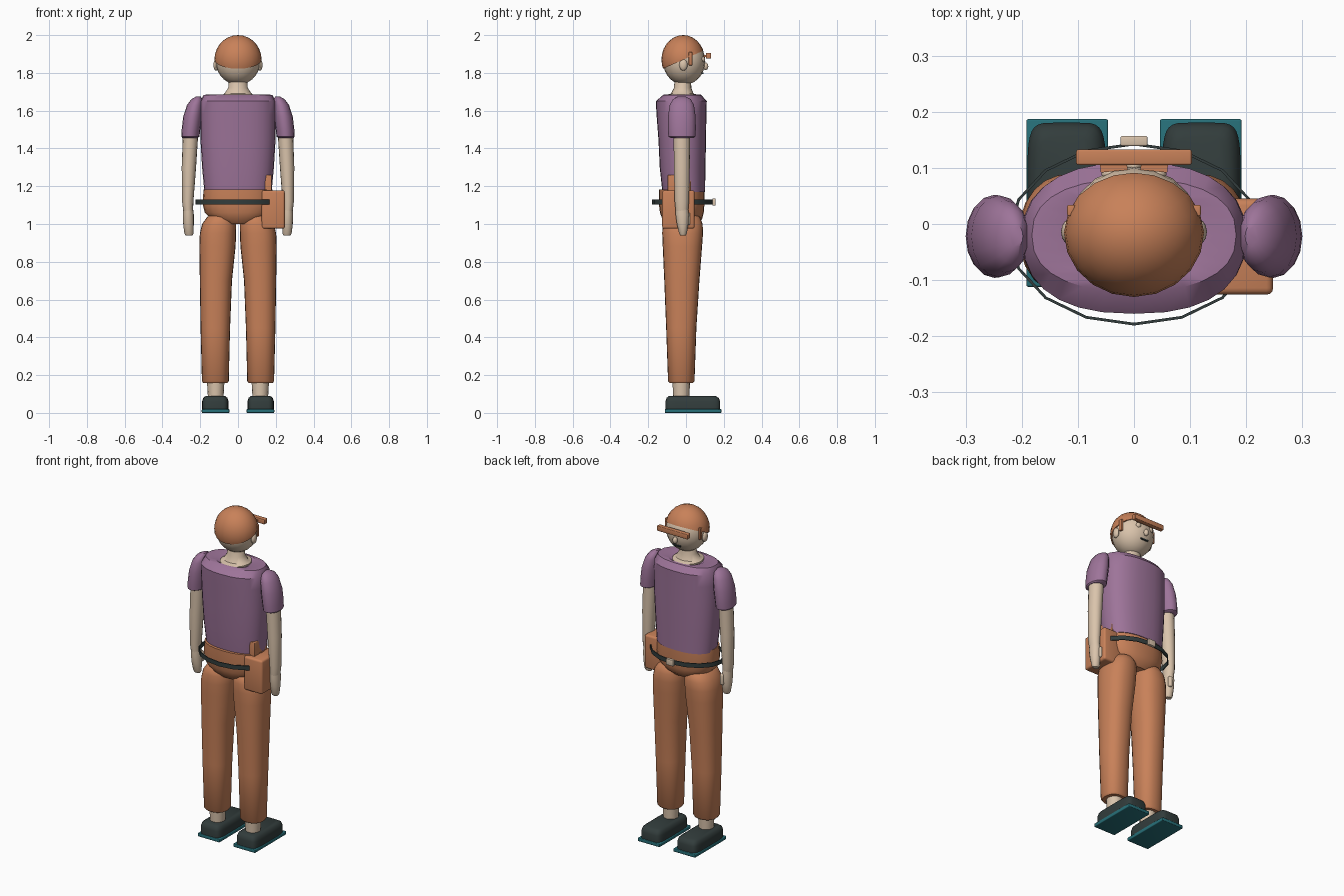
import bpy, bmesh, math
from mathutils import Vector, Matrix


def material(name, rgb):
    m = bpy.data.materials.new(name)
    m.diffuse_color = (*rgb, 1)
    return m


ORANGE = material("burnt orange", (0.58, 0.22, 0.10))
PURPLE = material("dusty purple", (0.34, 0.175, 0.32))
SKIN = material("skin", (0.70, 0.55, 0.41))
DARK = material("charcoal", (0.032, 0.046, 0.045))
TEAL = material("teal", (0.02, 0.16, 0.19))


def finish(bm, name, mat, angle=40):
    bmesh.ops.recalc_face_normals(bm, faces=bm.faces)
    me = bpy.data.meshes.new(name)
    bm.to_mesh(me)
    bm.free()
    me.materials.append(mat)
    me.shade_smooth()
    me.set_sharp_from_angle(angle=math.radians(angle))
    ob = bpy.data.objects.new(name, me)
    bpy.context.collection.objects.link(ob)
    return ob


def loft(name, mat, rings, n=2.0, seg=24, angle=40):
    """Skin rounded sections given as (z, cx, cy, rx, ry)."""
    bm = bmesh.new()
    rows = []
    for z, cx, cy, rx, ry in rings:
        row = []
        for i in range(seg):
            a = 2 * math.pi * i / seg
            c, s = math.cos(a), math.sin(a)
            x = math.copysign(abs(c) ** (2 / n), c) * rx
            y = math.copysign(abs(s) ** (2 / n), s) * ry
            row.append(bm.verts.new((cx + x, cy + y, z)))
        rows.append(row)
    for a, b in zip(rows, rows[1:]):
        for i in range(seg):
            j = (i + 1) % seg
            bm.faces.new((a[i], a[j], b[j], b[i]))
    bm.faces.new(rows[0])
    bm.faces.new(rows[-1])
    return finish(bm, name, mat, angle)


def box(name, mat, lo, hi, bevel=0.0, rot=None):
    lo, hi = Vector(lo), Vector(hi)
    bm = bmesh.new()
    bmesh.ops.create_cube(bm, size=1)
    bmesh.ops.scale(bm, vec=hi - lo, verts=bm.verts)
    if bevel:
        bmesh.ops.bevel(bm, geom=bm.edges[:], offset=bevel, segments=3, profile=0.5, affect='EDGES')
    if rot:
        bmesh.ops.rotate(bm, matrix=Matrix.Rotation(rot[0], 3, rot[1]), verts=bm.verts)
    bmesh.ops.translate(bm, vec=(lo + hi) / 2, verts=bm.verts)
    return finish(bm, name, mat, 35)


def ball(name, mat, centre, radii, seg=20, cut=None):
    bm = bmesh.new()
    bmesh.ops.create_uvsphere(bm, u_segments=seg, v_segments=14, radius=1)
    bmesh.ops.scale(bm, vec=radii, verts=bm.verts)
    bmesh.ops.translate(bm, vec=centre, verts=bm.verts)
    if cut:
        # keep the part above the plane and close it
        r = bmesh.ops.bisect_plane(bm, geom=bm.verts[:] + bm.edges[:] + bm.faces[:],
                                   plane_co=cut[0], plane_no=cut[1], clear_inner=True)
        edges = [e for e in r['geom_cut'] if isinstance(e, bmesh.types.BMEdge)]
        bmesh.ops.holes_fill(bm, edges=edges, sides=0)
    return finish(bm, name, mat)


# Head, neck and face
ball("head", SKIN, (0, -0.01, 1.862), (0.118, 0.112, 0.125))
loft("neck", SKIN, [(1.62, 0, -0.02, 0.085, 0.09), (1.683, 0, -0.02, 0.085, 0.09),
                    (1.69, 0, -0.02, 0.072, 0.06), (1.72, 0, -0.018, 0.052, 0.046),
                    (1.78, 0, -0.016, 0.046, 0.043)])
ball("nose", SKIN, (0, 0.104, 1.835), (0.014, 0.014, 0.02), 12)
box("mouth", DARK, (-0.025, 0.083, 1.794), (0.025, 0.092, 1.801))
for s, side in ((-1, "left"), (1, "right")):
    ball(side + "_ear", SKIN, (s * 0.116, -0.014, 1.842), (0.014, 0.022, 0.03), 12)
    ball(side + "_eye", SKIN, (s * 0.042, 0.089, 1.872), (0.016, 0.012, 0.016), 12)
    box(side + "_brow", ORANGE, (min(s * 0.06, s * 0.012), 0.094, 1.884),
        (max(s * 0.06, s * 0.012), 0.108, 1.895), 0, (-s * 0.1, 'Z'))
    box(side + "_sideburn", ORANGE, (s * 0.112 - 0.007, 0.014, 1.84),
        (s * 0.112 + 0.007, 0.034, 1.91), 0.003)

# Cap with tilted rim and straight brim
ball("cap", ORANGE, (0, -0.015, 1.87), (0.125, 0.115, 0.13), 20,
     ((0, -0.13, 1.818), Vector((0, -0.45, 1)).normalized()))
box("cap_brim", ORANGE, (-0.103, 0.105, 1.876), (0.103, 0.133, 1.906), 0.004)

# Shirt, with the collar dipping inward at the top
loft("shirt", PURPLE, [(1.17, 0, -0.012, 0.178, 0.113), (1.30, 0, -0.018, 0.19, 0.121),
                       (1.45, 0, -0.02, 0.199, 0.126), (1.58, 0, -0.024, 0.2, 0.132),
                       (1.65, 0, -0.025, 0.198, 0.135), (1.684, 0, -0.02, 0.182, 0.1),
                       (1.686, 0, -0.02, 0.11, 0.088), (1.672, 0, -0.02, 0.08, 0.075)],
     2.4, 28, 35)

# Trousers: hips
loft("hips", ORANGE, [(1.0, 0, -0.02, 0.09, 0.08), (1.025, 0, -0.02, 0.14, 0.105),
                      (1.06, 0, -0.022, 0.176, 0.116), (1.11, 0, -0.023, 0.188, 0.121),
                      (1.182, 0, -0.023, 0.182, 0.121)], 2.3)

# Limbs, mirrored left and right
for s, side in ((-1, "left"), (1, "right")):
    loft(side + "_trouser_leg", ORANGE,
         [(0.158, s * 0.12, -0.025, 0.064, 0.062), (0.168, s * 0.12, -0.025, 0.071, 0.07),
          (0.45, s * 0.12, -0.025, 0.078, 0.08), (0.70, s * 0.117, -0.022, 0.085, 0.093),
          (0.88, s * 0.109, -0.019, 0.096, 0.104), (0.95, s * 0.106, -0.018, 0.096, 0.108),
          (1.0, s * 0.1, -0.018, 0.09, 0.106), (1.035, s * 0.095, -0.02, 0.07, 0.095),
          (1.06, s * 0.09, -0.02, 0.04, 0.06)], 2.3)
    loft(side + "_ankle", SKIN, [(0.06, s * 0.118, -0.025, 0.04, 0.042),
                                 (0.18, s * 0.118, -0.025, 0.047, 0.047)], 2, 16)
    # shoe
    loft(side + "_shoe", DARK, [(0.018, s * 0.12, 0.036, 0.07, 0.145),
                                (0.06, s * 0.12, 0.036, 0.07, 0.145),
                                (0.08, s * 0.12, 0.035, 0.064, 0.138),
                                (0.09, s * 0.12, 0.033, 0.05, 0.122)], 6, 32)
    box(side + "_sole", TEAL, (s * 0.119 - 0.073, -0.112, 0), (s * 0.119 + 0.073, 0.187, 0.02), 0.004)
    # sleeve
    loft(side + "_sleeve", PURPLE,
         [(1.455, s * 0.254, -0.022, 0.04, 0.058), (1.462, s * 0.252, -0.022, 0.048, 0.071),
          (1.50, s * 0.249, -0.022, 0.049, 0.074), (1.57, s * 0.24, -0.022, 0.05, 0.073),
          (1.63, s * 0.228, -0.022, 0.042, 0.064), (1.66, s * 0.218, -0.022, 0.03, 0.048),
          (1.675, s * 0.21, -0.022, 0.012, 0.02)], 2, 16)
    # bare arm and hand
    loft(side + "_arm", SKIN,
         [(1.07, s * 0.264, -0.022, 0.026, 0.033), (1.12, s * 0.266, -0.022, 0.03, 0.038),
          (1.30, s * 0.26, -0.022, 0.038, 0.042), (1.50, s * 0.25, -0.022, 0.041, 0.044)], 2, 16)
    loft(side + "_hand", SKIN,
         [(0.938, s * 0.259, -0.016, 0.018, 0.014), (0.95, s * 0.26, -0.016, 0.024, 0.021),
          (1.0, s * 0.262, -0.018, 0.028, 0.031), (1.05, s * 0.263, -0.02, 0.029, 0.036),
          (1.10, s * 0.264, -0.022, 0.024, 0.032)], 2, 14)
    box(side + "_thumb", SKIN, (s * 0.25 - 0.011, 0.0, 0.995), (s * 0.25 + 0.011, 0.022, 1.06), 0.008)

# Belt: a thin loose band around the hips
bm = bmesh.new()
rows = []
for i in range(16):
    a = math.tau * i / 16
    c, s = math.sin(a), math.cos(a)
    rows.append([bm.verts.new((c * (0.225 - t), -0.018 + s * (0.163 - t), z))
                 for t, z in ((0, 1.103), (0, 1.129), (0.005, 1.129), (0.005, 1.103))])
for i in range(16):
    p, q = rows[i], rows[(i + 1) % 16]
    for k in range(4):
        m = (k + 1) % 4
        bm.faces.new((p[k], p[m], q[m], q[k]))
finish(bm, "belt", DARK)
box("belt_buckle", SKIN, (-0.024, 0.139, 1.098), (0.024, 0.157, 1.135), 0.003)

# Hip pouch with a flat tool standing in it
box("pouch", ORANGE, (0.125, -0.126, 0.975), (0.248, 0.045, 1.178), 0.012)
box("pouch_tool", ORANGE, (0.142, -0.097, 1.12), (0.178, 0.026, 1.26), 0.004)
